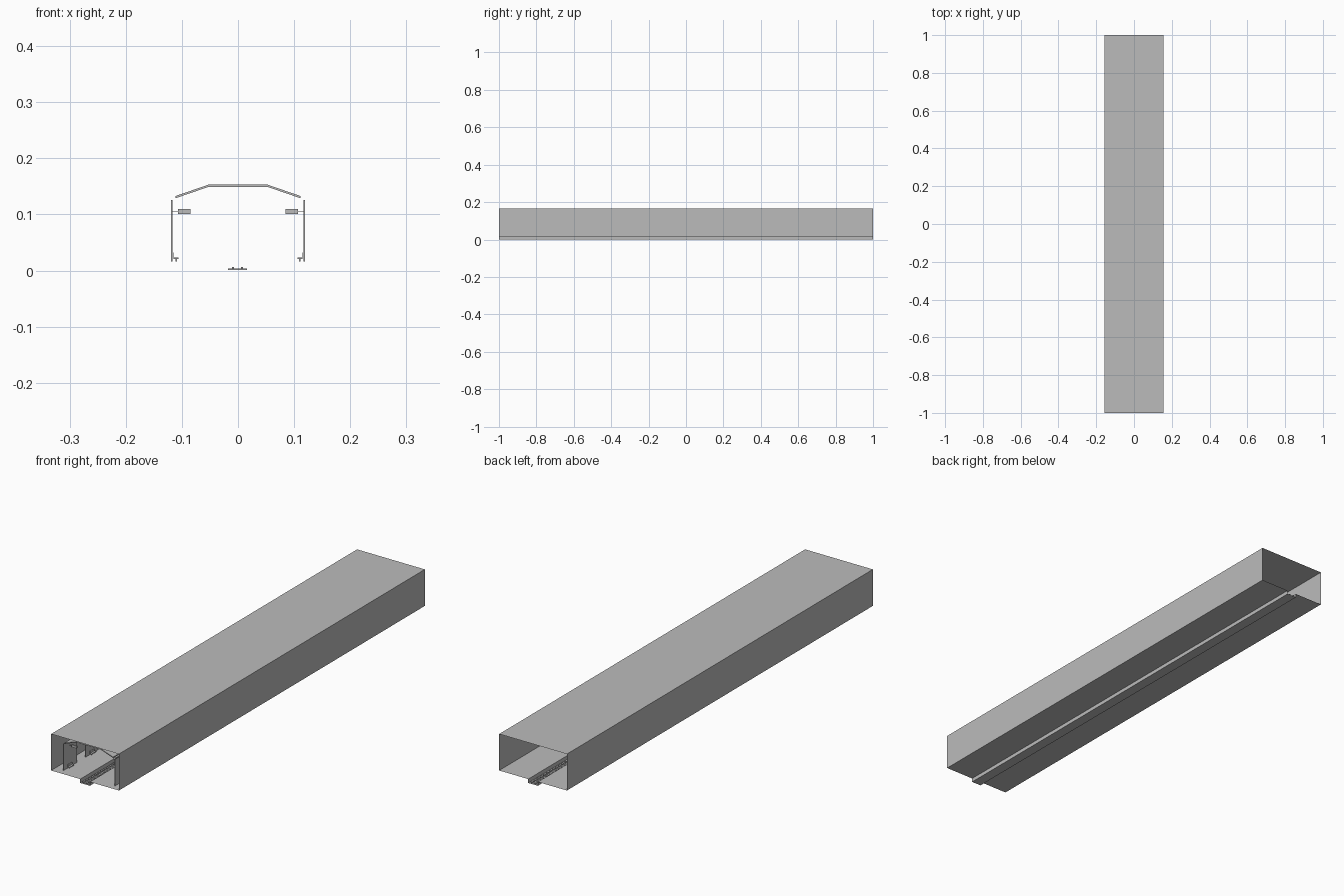
import bpy
import bmesh

cube = bpy.data.objects.get("Cube")
if cube:
    bpy.data.objects.remove(cube, do_unlink=True)

grey = bpy.data.materials.new("concrete grey")
grey.use_nodes = True
colour = (0.5, 0.5, 0.5, 1)
grey.diffuse_color = colour
grey.node_tree.nodes["Principled BSDF"].inputs["Base Color"].default_value = colour


def sweep(name, profile, spans, capped=True):
    """Run a closed x-z profile along y, once for each span."""
    bm = bmesh.new()
    for y0, y1 in spans:
        near = [bm.verts.new((x, y0, z)) for x, z in profile]
        far = [bm.verts.new((x, y1, z)) for x, z in profile]
        for i in range(len(profile)):
            j = (i + 1) % len(profile)
            bm.faces.new((near[i], near[j], far[j], far[i]))
        if capped:
            bm.faces.new(near)
            bm.faces.new(far[::-1])
    bmesh.ops.recalc_face_normals(bm, faces=bm.faces)
    mesh = bpy.data.meshes.new(name)
    bm.to_mesh(mesh)
    bm.free()
    mesh.materials.append(grey)
    obj = bpy.data.objects.new(name, mesh)
    bpy.context.collection.objects.link(obj)
    return obj


def rect(x0, x1, z0, z1):
    return [(x0, z0), (x1, z0), (x1, z1), (x0, z1)]


def repeat(start, length, pitch, count):
    return [(start + i * pitch, start + i * pitch + length) for i in range(count)]


# Tunnel: open-ended thin shell with the track trough sunk in its floor
W, FLOOR, TOP, T = 0.155, 0.016, 0.167, 0.022
sweep("tunnel_shell", [(-W, FLOOR), (-T, FLOOR), (-T, 0), (T, 0), (T, FLOOR),
                       (W, FLOOR), (W, TOP), (-W, TOP)], [(-1, 1)], capped=False)

# Track: sleepers and two rails along the whole trough
sweep("sleepers", rect(-0.018, 0.016, 0.001, 0.004), repeat(-0.995, 0.008, 0.02, 100))
for side, x in (("right", -0.009), ("left", 0.007)):
    sweep(side + "_rail", rect(x - 0.0015, x + 0.0015, 0.003, 0.006), [(-1, 1)])

# Station canopy: folded roof plate
START, PITCH, BAYS = -0.975, 0.145, 8
END = START + PITCH * BAYS
upper = [(-0.111, 0.133), (-0.053, 0.153), (0.053, 0.153), (0.111, 0.133)]
lower = [(x, z - 0.004) for x, z in reversed(upper)]
sweep("canopy_roof", upper + lower, [(START, END)])

# Platform fittings on both sides
for side, s in (("right", -1), ("left", 1)):
    sweep(side + "_wall_panels", rect(s * 0.117, s * 0.1195, FLOOR, 0.126),
          repeat(START, 0.09, PITCH, BAYS))
    sweep(side + "_hanging_signs", rect(s * 0.085, s * 0.107, 0.101, 0.110),
          repeat(START + 0.04, 0.006, PITCH, BAYS))
    sweep(side + "_sign_arms", rect(s * 0.107, s * 0.118, 0.105, 0.106),
          repeat(START + 0.042, 0.002, PITCH, BAYS))
    sweep(side + "_bench_seats", rect(s * 0.106, s * 0.115, 0.021, 0.023),
          repeat(START + 0.025, 0.03, PITCH, BAYS))
    sweep(side + "_bench_backs", rect(s * 0.114, s * 0.115, 0.023, 0.032),
          repeat(START + 0.025, 0.03, PITCH, BAYS))
    for offset, end in ((0.028, "front"), (0.050, "back")):
        sweep(side + "_bench_" + end + "_legs", rect(s * 0.109, s * 0.111, FLOOR, 0.021),
              repeat(START + offset, 0.002, PITCH, BAYS))
